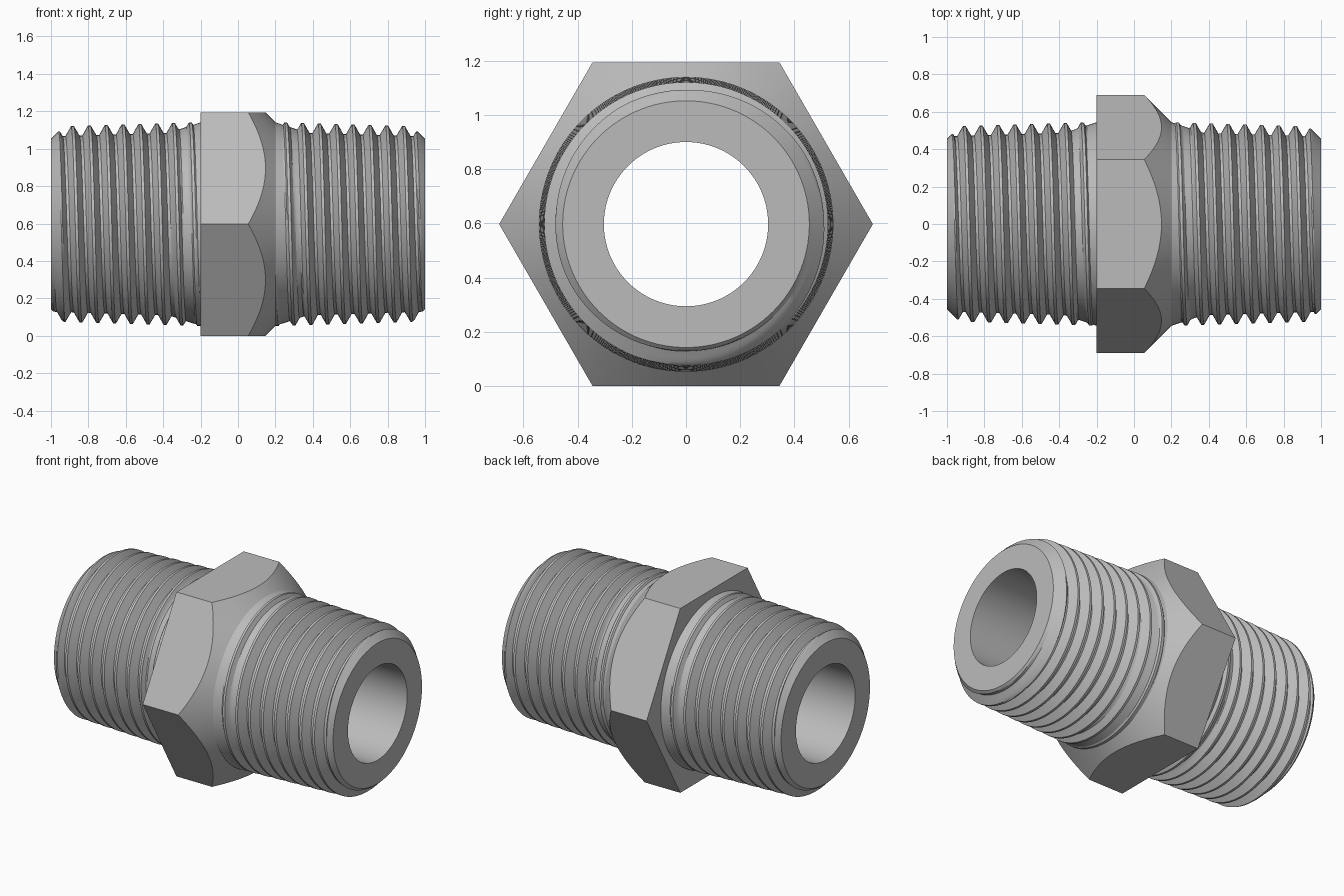
import bpy, bmesh
from math import sin, cos, pi, radians

cube = bpy.data.objects.get("Cube")
if cube:
    bpy.data.objects.remove(cube, do_unlink=True)

FLAT = 0.597      # half the hexagon's width across flats, also the axis height
BORE = 0.303
NECK = 0.544      # radius where threads meet the hexagon
PITCH = 0.09
SEGMENTS = 120

steel = bpy.data.materials.new("grey steel")
steel.use_nodes = True
steel.diffuse_color = (0.5, 0.5, 0.5, 1)
steel.node_tree.nodes["Principled BSDF"].inputs["Base Color"].default_value = (0.5, 0.5, 0.5, 1)


def sweep(name, profile, turn=0):
    """Sweep an (x, radius) profile, which may vary with angle, round the x axis."""
    bm = bmesh.new()
    rows = []
    for i in range(SEGMENTS + 1):
        a = 2 * pi * i / SEGMENTS
        rows.append([bm.verts.new((x, r * cos(a), r * sin(a))) for x, r in profile(a)])
    for low, high in zip(rows, rows[1:]):
        for j in range(len(low) - 1):
            bm.faces.new((low[j], high[j], high[j + 1], low[j + 1]))
    bmesh.ops.remove_doubles(bm, verts=bm.verts, dist=1e-5)
    mesh = bpy.data.meshes.new(name)
    bm.to_mesh(mesh)
    bm.free()
    mesh.materials.append(steel)
    obj = bpy.data.objects.new(name, mesh)
    bpy.context.collection.objects.link(obj)
    obj.location.z = FLAT
    obj.rotation_euler.z = turn
    bpy.ops.object.select_all(action="DESELECT")
    obj.select_set(True)
    bpy.context.view_layer.objects.active = obj
    bpy.ops.object.shade_smooth_by_angle(angle=radians(25))
    return obj


def hexagon(a):
    # Back face, flat sides, then a 45 degree cone down to the neck
    r = FLAT / cos(a % (pi / 3) - pi / 6)
    return [(-0.2, 0.53), (-0.2, r), (0.744 - r, r), (0.2, NECK)]


def thread(a):
    # Tapered right-hand helix with a runout at the neck and a chamfered end
    shift = PITCH * (a - pi / 2) / (2 * pi)
    points = []
    for k in range(-2, 11):
        centre = 0.255 + PITCH * k + shift
        for step in range(-5, 6):
            offset = step * 0.0075
            x = min(max(centre + offset, 0.2), 1)
            # Distance from the crest is kept exact where the ends clip the helix
            drop = min(max(abs(x - centre) - 0.0075, 0) * 1.75, 0.0525)
            crest = 0.543 - 0.03 * (x - 0.25)
            runout = NECK - 0.33 * (x - 0.2)
            points.append((x, min(max(crest - drop, runout), 1.455 - x)))
    return points + [(1, 0.455), (1, BORE)]


sweep("hex_collar", hexagon)
sweep("right_side_thread", thread, pi)
sweep("left_side_thread", thread)
sweep("bore", lambda a: [(1, BORE), (-1, BORE)])
